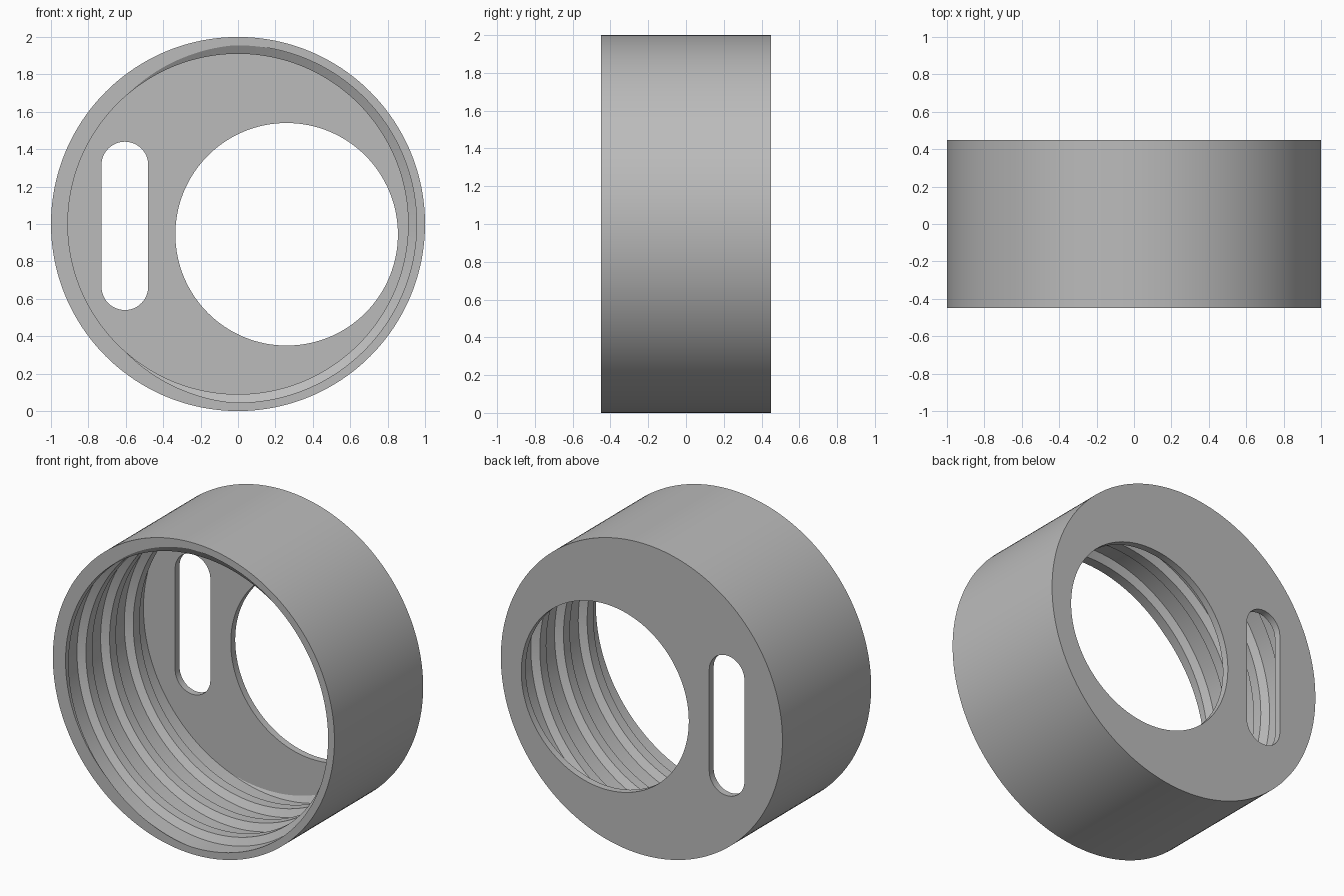
import bpy, bmesh, math

if "Cube" in bpy.data.objects:
    bpy.data.objects.remove(bpy.data.objects["Cube"])

FRONT, BACK, FLOOR = -0.45, 0.45, 0.405
CREST, ROOT, PITCH, N = 0.91, 0.955, 0.24, 192
BREAKS = [(-0.135, CREST), (0.135, CREST), (0.245, ROOT), (0.755, ROOT)]

grey = bpy.data.materials.new("light grey")
grey.use_nodes = True
colour = (0.5, 0.5, 0.5, 1)
grey.diffuse_color = colour
grey.node_tree.nodes["Principled BSDF"].inputs["Base Color"].default_value = colour


def thread_column(phi):
    """Inner wall profile (y, radius) at one angle, clipped to the bore."""
    pts = [(FRONT + PITCH * (k + phi / math.tau + u), r)
           for k in range(-2, 6) for u, r in BREAKS]
    out = []
    for i, (y, r) in enumerate(pts):
        if FRONT < y < FLOOR:
            out.append((y, r))
        else:
            limit = FRONT if y <= FRONT else FLOOR
            j = i + 1 if limit == FRONT else i - 1
            y2, r2 = pts[max(0, min(j, len(pts) - 1))]
            if (y - limit) * (y2 - limit) < 0:
                r = r + (r2 - r) * (limit - y) / (y2 - y)
                out.append((limit, r))
            else:
                out.append((limit, None))
    # points beyond the bore collapse onto its end point
    for limit in (FRONT, FLOOR):
        known = [r for y, r in out if y == limit and r]
        if not known:
            inside = [r for y, r in out if r]
            known = [inside[0] if limit == FRONT else inside[-1]]
        out = [(y, known[0] if y == limit else r) for y, r in out]
    return out


bm = bmesh.new()
verts = {}


def vert(phi, y, r):
    co = (-r * math.cos(phi), y, 1 + r * math.sin(phi))
    key = tuple(round(c, 4) + 0.0 for c in co)
    if key not in verts:
        verts[key] = bm.verts.new(co)
    return verts[key]


def face(vs):
    vs = list(dict.fromkeys(vs))
    if len(vs) > 2 and not bm.faces.get(vs):
        bm.faces.new(vs)


# Threaded bore, front rim and outer wall
angles = [math.tau * i / N for i in range(N + 1)]
columns = []
for a in angles:
    inner = [vert(a, y, r) for y, r in thread_column(a)]
    columns.append([vert(a, BACK, 1), vert(a, FRONT, 1)] + inner)
for a, b in zip(columns, columns[1:]):
    for i in range(len(a) - 1):
        face([a[i], a[i + 1], b[i + 1], b[i]])
# Back wall, outside and inside
face([c[0] for c in columns])
face([c[-1] for c in columns])
bmesh.ops.recalc_face_normals(bm, faces=bm.faces)
mesh = bpy.data.meshes.new("threaded_cap")
bm.to_mesh(mesh)
bm.free()
cap = bpy.data.objects.new("threaded_cap", mesh)
bpy.context.collection.objects.link(cap)
mesh.materials.append(grey)


def cut_hole(name, outline):
    """Cut a prism with the given (x, z) outline through the back wall."""
    b = bmesh.new()
    base = b.faces.new([b.verts.new((x, 0.3, z)) for x, z in outline])
    new = bmesh.ops.extrude_face_region(b, geom=[base])["geom"]
    bmesh.ops.translate(b, vec=(0, 0.3, 0),
                        verts=[v for v in new if isinstance(v, bmesh.types.BMVert)])
    bmesh.ops.recalc_face_normals(b, faces=b.faces)
    m = bpy.data.meshes.new(name)
    b.to_mesh(m)
    b.free()
    m.materials.append(grey)
    cutter = bpy.data.objects.new(name, m)
    cutter.hide_render = True
    bpy.context.collection.objects.link(cutter)
    mod = cap.modifiers.new(name, "BOOLEAN")
    mod.operation, mod.solver, mod.object = "DIFFERENCE", "EXACT", cutter
    bpy.ops.object.modifier_apply(modifier=name)
    bpy.data.objects.remove(cutter)


bpy.context.view_layer.objects.active = cap
cap.select_set(True)


def arc(cx, cz, r, start, end, n):
    return [(cx + r * math.cos(start + (end - start) * i / n),
             cz + r * math.sin(start + (end - start) * i / n)) for i in range(n + 1)]


# Large round opening and upright slot
cut_hole("round_opening", arc(0.26, 0.945, 0.595, 0, math.tau, 128)[:-1])
cut_hole("slot", arc(-0.605, 1.315, 0.125, 0, math.pi, 24)
         + arc(-0.605, 0.665, 0.125, math.pi, math.tau, 24))

bpy.ops.object.shade_smooth_by_angle(angle=math.radians(25))
